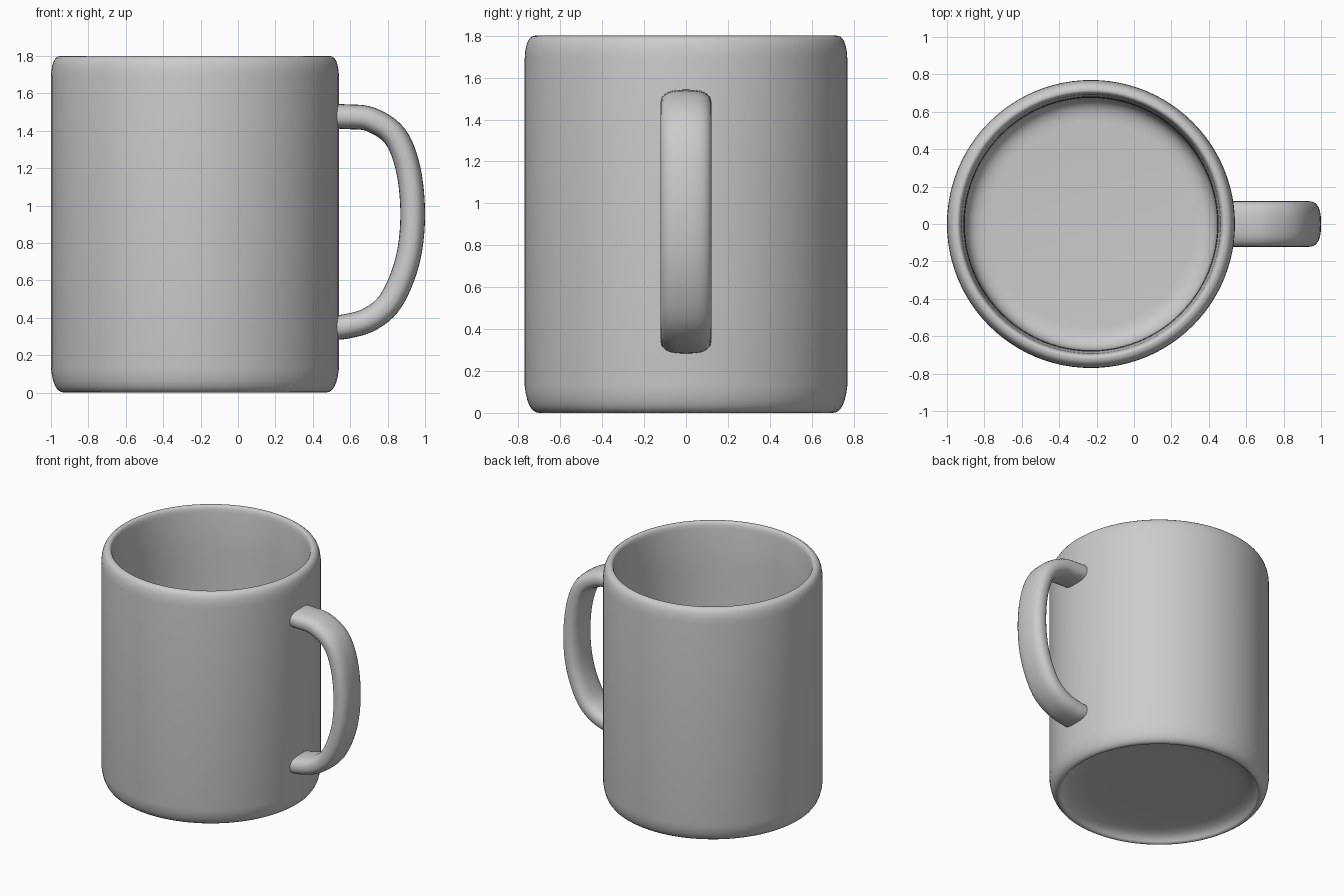
import bpy, bmesh, math
from mathutils import Vector

if "Cube" in bpy.data.objects:
    bpy.data.objects.remove(bpy.data.objects["Cube"])

CX = -0.23


def finish(name, bm):
    bmesh.ops.recalc_face_normals(bm, faces=bm.faces)
    for f in bm.faces:
        f.smooth = True
    mesh = bpy.data.meshes.new(name)
    bm.to_mesh(mesh)
    bm.free()
    ob = bpy.data.objects.new(name, mesh)
    bpy.context.collection.objects.link(ob)
    return ob


def loft(bm, rings):
    for a, b in zip(rings, rings[1:]):
        n = len(a)
        for i in range(n):
            bm.faces.new((a[i], a[(i + 1) % n], b[(i + 1) % n], b[i]))


def corner(a, c, b, n=6):
    """Rounded corner from a to b, pulled towards c."""
    a, c, b = Vector(a), Vector(c), Vector(b)
    return [a.lerp(c, i / n).lerp(c.lerp(b, i / n), i / n) for i in range(n + 1)]


# Cup: turned profile (radius, z) from recessed foot, up the wall, into the bowl
profile = [Vector((0.3, 0.07))]
profile += corner((0.50, 0.068), (0.66, 0.066), (0.69, 0.012))
profile += corner((0.70, 0.0), (0.757, 0.0), (0.77, 0.13))
profile += corner((0.77, 1.69), (0.766, 1.80), (0.72, 1.80))
profile += corner((0.715, 1.80), (0.696, 1.80), (0.692, 1.75))
profile += corner((0.68, 1.60), (0.675, 1.50), (0.675, 1.30), 3)
profile += corner((0.672, 0.27), (0.672, 0.16), (0.55, 0.16))

bm = bmesh.new()
N = 96
rings = [[bm.verts.new((CX + p.x * math.cos(2 * math.pi * i / N),
                        p.x * math.sin(2 * math.pi * i / N), p.y))
          for i in range(N)] for p in profile]
loft(bm, rings)
bm.faces.new(rings[0])
bm.faces.new(rings[-1])
finish("cup", bm)

# Handle: rounded strap swept along a smooth path in the xz plane
path = [Vector((x, 0, z)) for x, z in (
    (0.42, 1.477), (0.49, 1.477), (0.58, 1.475), (0.71, 1.46), (0.84, 1.37),
    (0.911, 1.19), (0.934, 0.94), (0.905, 0.70), (0.82, 0.495),
    (0.71, 0.395), (0.58, 0.354), (0.49, 0.350), (0.42, 0.350))]


def spline(p, t):
    i = min(int(t), len(p) - 4)
    u = t - i
    a, b, c, d = p[i:i + 4]
    pos = 0.5 * (2 * b + (c - a) * u + (2 * a - 5 * b + 4 * c - d) * u * u
                 + (3 * b - a - 3 * c + d) * u ** 3)
    tan = (c - a) + (4 * a - 10 * b + 8 * c - 2 * d) * u \
        + 3 * (3 * b - a - 3 * c + d) * u * u
    return pos, tan.normalized()


def power(v, e):
    return math.copysign(abs(v) ** e, v)


bm = bmesh.new()
rings = []
S = 60
for k in range(S + 1):
    pos, tan = spline(path, k / S * (len(path) - 3))
    side = Vector((-tan.z, 0, tan.x))
    ring = []
    for i in range(28):
        a = 2 * math.pi * i / 28
        ring.append(bm.verts.new(pos + side * (0.066 * power(math.sin(a), 0.85))
                                 + Vector((0, 0.122 * power(math.cos(a), 0.7), 0))))
    rings.append(ring)
loft(bm, rings)
bm.faces.new(rings[0])
bm.faces.new(rings[-1])
finish("handle", bm)
